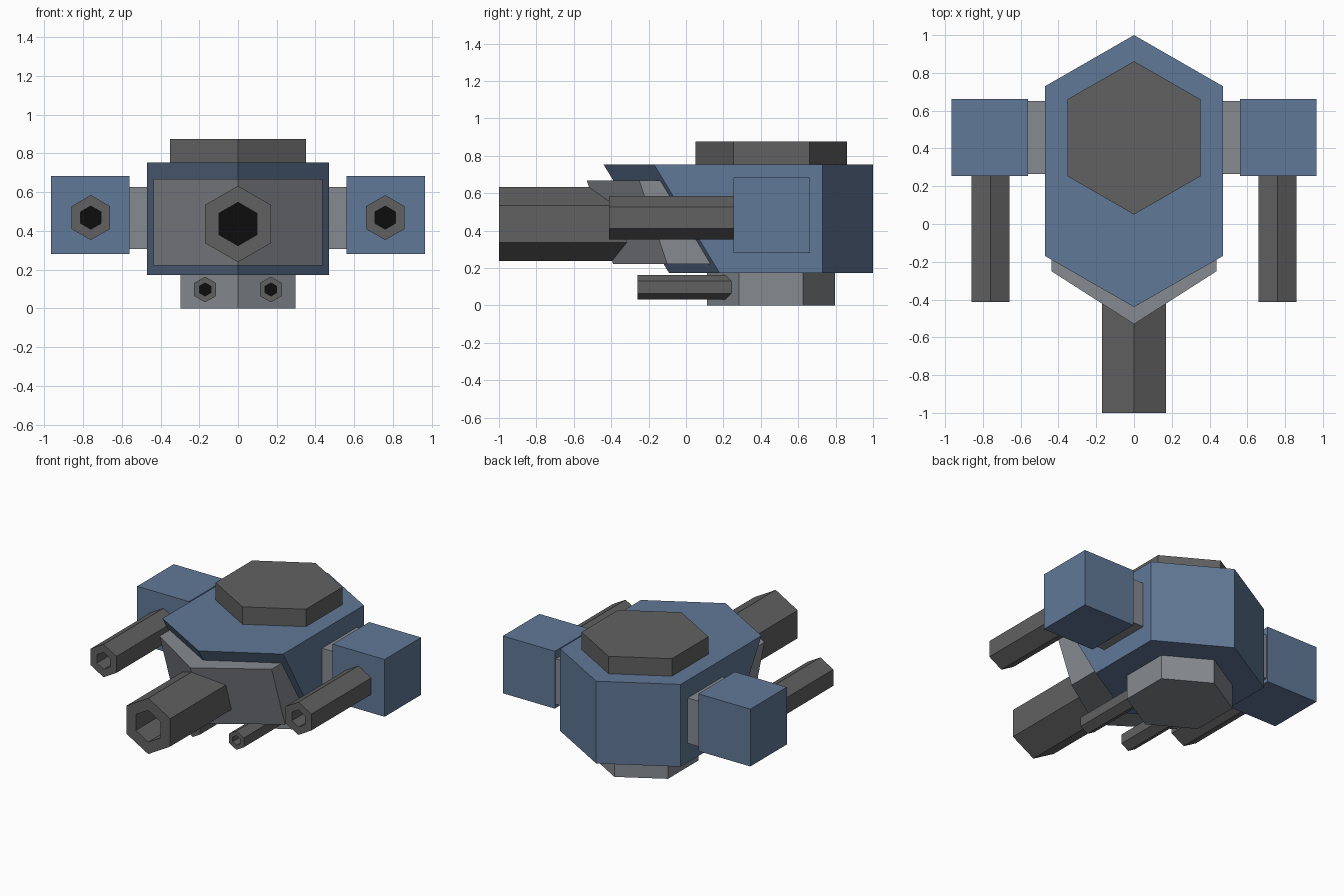
import bpy, bmesh
from math import cos, sin, pi

if "Cube" in bpy.data.objects:
    bpy.data.objects.remove(bpy.data.objects["Cube"])


def material(name, rgb):
    m = bpy.data.materials.new(name)
    m.diffuse_color = (*rgb, 1)
    m.use_nodes = True
    m.node_tree.nodes["Principled BSDF"].inputs["Base Color"].default_value = m.diffuse_color
    return m


BLUE = material("blue_armour", (0.12, 0.19, 0.31))
GREY = material("light_metal", (0.24, 0.255, 0.28))
DARK = material("dark_metal", (0.12, 0.12, 0.12))
BLACK = material("bore_black", (0.004, 0.004, 0.004))


def loft(name, rings, mats, cap_mat=0):
    """Join equal-length rings with quads and cap both ends."""
    bm = bmesh.new()
    vs = [[bm.verts.new(p) for p in ring] for ring in rings]
    n = len(vs[0])
    for a, b in zip(vs, vs[1:]):
        for i in range(n):
            j = (i + 1) % n
            bm.faces.new((a[i], a[j], b[j], b[i]))
    bm.faces.new(vs[0][::-1])
    bm.faces.new(vs[-1]).material_index = cap_mat
    bmesh.ops.recalc_face_normals(bm, faces=bm.faces)
    me = bpy.data.meshes.new(name)
    bm.to_mesh(me)
    bm.free()
    for m in mats:
        me.materials.append(m)
    ob = bpy.data.objects.new(name, me)
    bpy.context.collection.objects.link(ob)
    return ob


def hull_ring(w, tip, corner, back_corner, back, z):
    """Six-sided plan outline, pointed at front and back."""
    return [(0, tip, z), (w, corner, z), (w, back_corner, z),
            (0, back, z), (-w, back_corner, z), (-w, corner, z)]


def box(name, x0, x1, y0, y1, z0, z1, mat):
    return loft(name, [[(x0, y0, z), (x1, y0, z), (x1, y1, z), (x0, y1, z)]
                       for z in (z0, z1)], [mat])


def barrel(name, x, z, r, bore, y_front, y_back, depth):
    """Hexagonal gun barrel with a blind bore."""
    def ring(rad, y):
        return [(x + rad * sin(i * pi / 3), y, z + rad * cos(i * pi / 3))
                for i in range(6)]
    return loft(name, [ring(r, y_back), ring(r, y_front), ring(bore, y_front),
                       ring(bore, y_front + depth)], [DARK, BLACK], 1)


# Hull with a raked pointed front
loft("hull", [hull_ring(0.47, -0.09, 0.18, 0.73, 1.0, 0.172),
              hull_ring(0.47, -0.44, -0.17, 0.73, 1.0, 0.752)], [BLUE])
# Gun mantlet protruding from the raked front
loft("mantlet", [hull_ring(0.437, -0.39, -0.10, 0.4, 0.6, 0.22),
                 hull_ring(0.437, -0.53, -0.25, 0.4, 0.6, 0.667)], [GREY])
# Roof plate and base ring
loft("roof_plate", [hull_ring(0.352, 0.05, 0.253, 0.66, 0.862, z)
                    for z in (0.745, 0.875)], [DARK])
loft("base_mount", [hull_ring(0.297, 0.112, 0.283, 0.625, 0.797, z)
                    for z in (0, 0.18)], [GREY])
# Main cannon
barrel("main_cannon", 0, 0.435, 0.197, 0.112, -1.0, -0.1, 0.4)

# Side pods, arms and guns on both sides
for s, side in ((1, "right"), (-1, "left")):
    box("pod_arm_" + side, s * 0.45, s * 0.58, 0.265, 0.652, 0.307, 0.627, GREY)
    box("side_pod_" + side, s * 0.56, s * 0.965, 0.255, 0.662, 0.28, 0.684, BLUE)
    barrel("side_gun_" + side, s * 0.76, 0.468, 0.116, 0.06, -0.412, 0.27, 0.25)
    barrel("lower_gun_" + side, s * 0.17, 0.097, 0.066, 0.034, -0.26, 0.3, 0.15)
